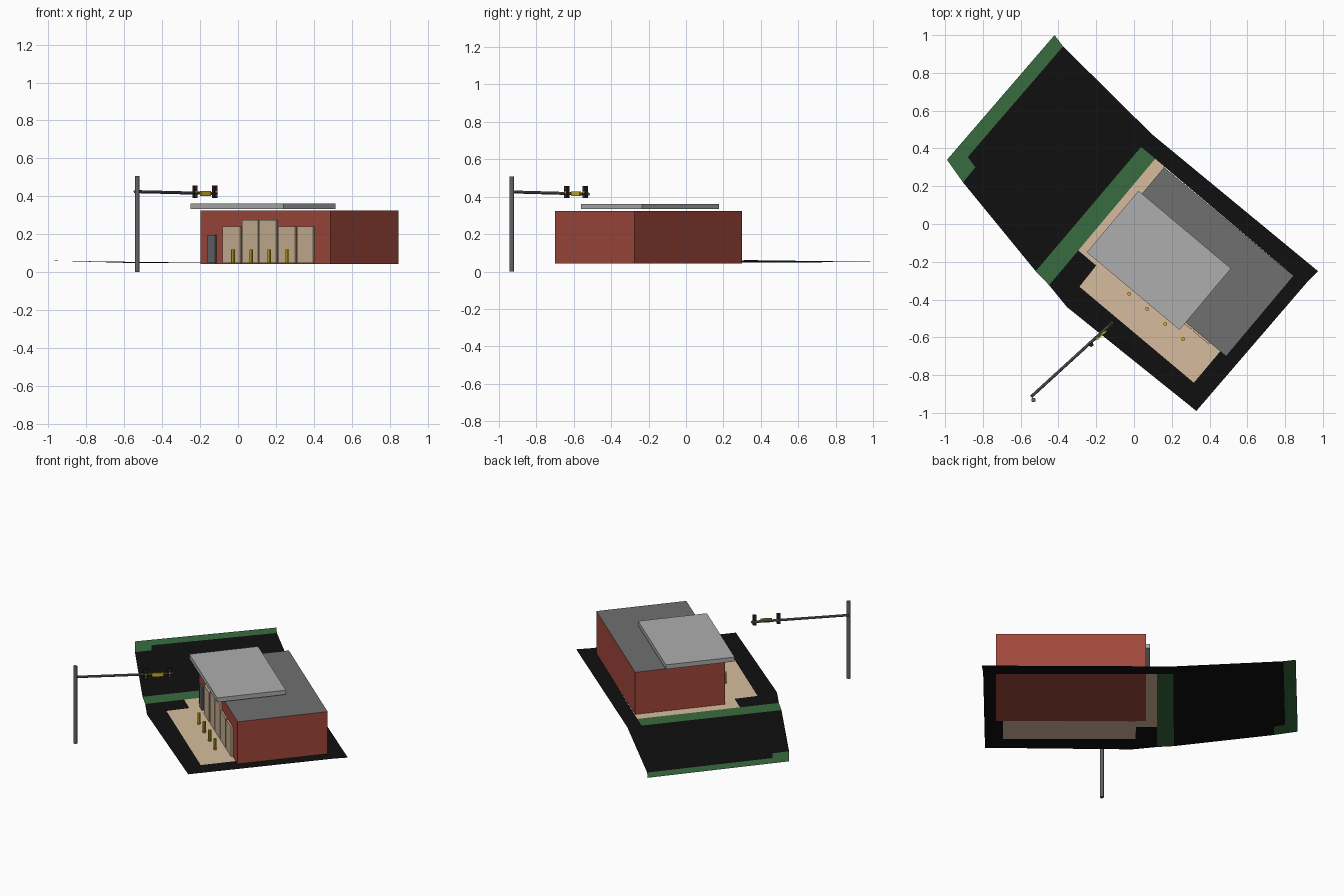
import bpy, bmesh, math
from mathutils import Matrix, Vector

if "Cube" in bpy.data.objects:
    bpy.data.objects.remove(bpy.data.objects["Cube"])

# The whole lot is turned 40 degrees; parts are laid out in lot coordinates (u, v)
LOT = Matrix.Rotation(math.radians(-40), 4, 'Z')
GROUND = 0.047


def mat(name, r, g, b):
    m = bpy.data.materials.new(name)
    m.diffuse_color = (r, g, b, 1)
    m.use_nodes = True
    m.node_tree.nodes["Principled BSDF"].inputs["Base Color"].default_value = m.diffuse_color
    return m


asphalt = mat("asphalt", 0.005, 0.005, 0.005)
grass = mat("grass", 0.04, 0.15, 0.05)
paving = mat("paving", 0.68, 0.5, 0.34)
brick = mat("brick", 0.36, 0.065, 0.045)
roofing = mat("roofing", 0.16, 0.16, 0.16)
canopy_grey = mat("canopy_grey", 0.42, 0.42, 0.42)
glass = mat("window_tan", 0.6, 0.45, 0.3)
metal = mat("metal", 0.13, 0.13, 0.14)
yellow = mat("yellow", 0.6, 0.45, 0.02)
dark = mat("signal_dark", 0.02, 0.012, 0.01)
red = mat("lens_red", 0.25, 0.01, 0.01)


def finish(name, bm, material, matrix):
    me = bpy.data.meshes.new(name)
    bm.to_mesh(me)
    bm.free()
    me.materials.append(material)
    ob = bpy.data.objects.new(name, me)
    ob.matrix_world = matrix
    bpy.context.collection.objects.link(ob)
    return ob


def box(name, lo, hi, material, matrix=LOT):
    bm = bmesh.new()
    bmesh.ops.create_cube(bm, size=1)
    for v in bm.verts:
        v.co = [lo[i] + (v.co[i] + 0.5) * (hi[i] - lo[i]) for i in range(3)]
    return finish(name, bm, material, matrix)


def rod(name, a, b, radius, material, sides=8, matrix=Matrix()):
    a, b = Vector(a), Vector(b)
    d = b - a
    bm = bmesh.new()
    bmesh.ops.create_cone(bm, cap_ends=True, segments=sides, radius1=radius,
                          radius2=radius, depth=d.length)
    place = Matrix.Translation((a + b) / 2) @ d.to_track_quat('Z', 'Y').to_matrix().to_4x4()
    bmesh.ops.transform(bm, matrix=place, verts=bm.verts)
    return finish(name, bm, material, matrix)


def height(u, v):
    # the back lot rises gently away from the building
    t = max(0, (-0.235 - u) / 0.74)
    return GROUND + t * (0.010 - 0.01 * v)


def patch(name, outline, material):
    bm = bmesh.new()
    f = bm.faces.new([bm.verts.new((u, v, height(u, v))) for u, v in outline])
    f.normal_update()
    if f.normal.z < 0:
        f.normal_flip()
    bmesh.ops.triangulate(bm, faces=bm.faces[:])
    return finish(name, bm, material, LOT)


# Ground patches fitted edge to edge
patch("back_lot", [(-0.892, 0.479), (-0.902, -0.294), (-0.836, -0.31), (-0.835, -0.413),
                   (-0.238, -0.526), (-0.233, 0.425)], asphalt)
patch("far_grass", [(-0.965, 0.496), (-0.977, -0.376), (-0.835, -0.413), (-0.836, -0.31),
                    (-0.902, -0.294), (-0.892, 0.479)], grass)
patch("near_grass", [(-0.235, 0.337), (-0.238, -0.526), (-0.136, -0.537), (-0.136, 0.337)], grass)
patch("back_drive", [(-0.235, 0.337), (0.824, 0.333), (0.908, 0.435), (-0.233, 0.425)], asphalt)
patch("side_drive", [(0.824, 0.333), (0.824, -0.223), (0.889, -0.546), (0.9, 0.348),
                     (0.908, 0.435)], asphalt)
patch("front_drive", [(0.783, -0.223), (0.824, -0.223), (0.889, -0.546), (0.011, -0.565),
                      (-0.136, -0.537), (-0.136, -0.297), (-0.012, -0.297), (-0.008, -0.44),
                      (0.783, -0.44)], asphalt)
patch("walkway", [(-0.136, 0.337), (-0.136, -0.297), (-0.012, -0.297), (-0.008, -0.44),
                  (0.783, -0.44), (0.783, -0.223), (-0.071, -0.223), (-0.071, 0.337)], paving)

# Building with a grey flat roof
building = box("building", (-0.071, -0.223, 0.044), (0.824, 0.333, 0.324), brick)
building.data.materials.append(roofing)
for p in building.data.polygons:
    if p.normal.z > 0.5:
        p.material_index = 1
box("canopy", (-0.095, -0.275, 0.333), (0.545, 0.15, 0.362), canopy_grey)

# Shop windows and door on the front wall
for i, (u0, u1, top) in enumerate([(0.088, 0.21, 0.24), (0.225, 0.334, 0.276), (0.341, 0.458, 0.276),
                                   (0.471, 0.589, 0.24), (0.602, 0.713, 0.24)]):
    box(f"window_{i + 1}", (u0, -0.234, GROUND), (u1, -0.222, top), glass)
box("side_door", (-0.015, -0.234, GROUND), (0.039, -0.222, 0.196), metal)

# Bollards
for i in range(4):
    u = 0.218 + i * 0.1245
    rod(f"bollard_{i + 1}", (u, -0.3, GROUND), (u, -0.3, 0.119), 0.01, yellow, 8, LOT)

# Signal pole and arm
rod("signal_pole", (-0.532, -0.932, 0), (-0.532, -0.932, 0.507), 0.012, metal, 12)
start, end = Vector((-0.545, -0.915, 0.425)), Vector((-0.112, -0.52, 0.414))
rod("signal_arm", start, end, 0.008, metal, 8)

# Signals and sign hang on the outer side of the arm
angle = math.atan2(end.y - start.y, end.x - start.x)


def on_arm(x, y):
    return Matrix.Translation((x, y, 0)) @ Matrix.Rotation(angle, 4, 'Z')


for i, (x, y) in enumerate([(-0.227, -0.638), (-0.122, -0.538)]):
    m = on_arm(x, y)
    box(f"signal_{i + 1}", (-0.011, -0.009, 0.392), (0.011, 0.009, 0.456), dark, m)
    for part, z, colour in (("top", 0.445, red), ("middle", 0.424, yellow), ("bottom", 0.403, grass)):
        rod(f"lens_{part}_{i + 1}", (0, -0.008, z), (0, -0.011, z), 0.006, colour, 8, m)
box("arm_sign", (-0.035, -0.004, 0.403), (0.035, 0.004, 0.428), yellow, on_arm(-0.172, -0.589))
